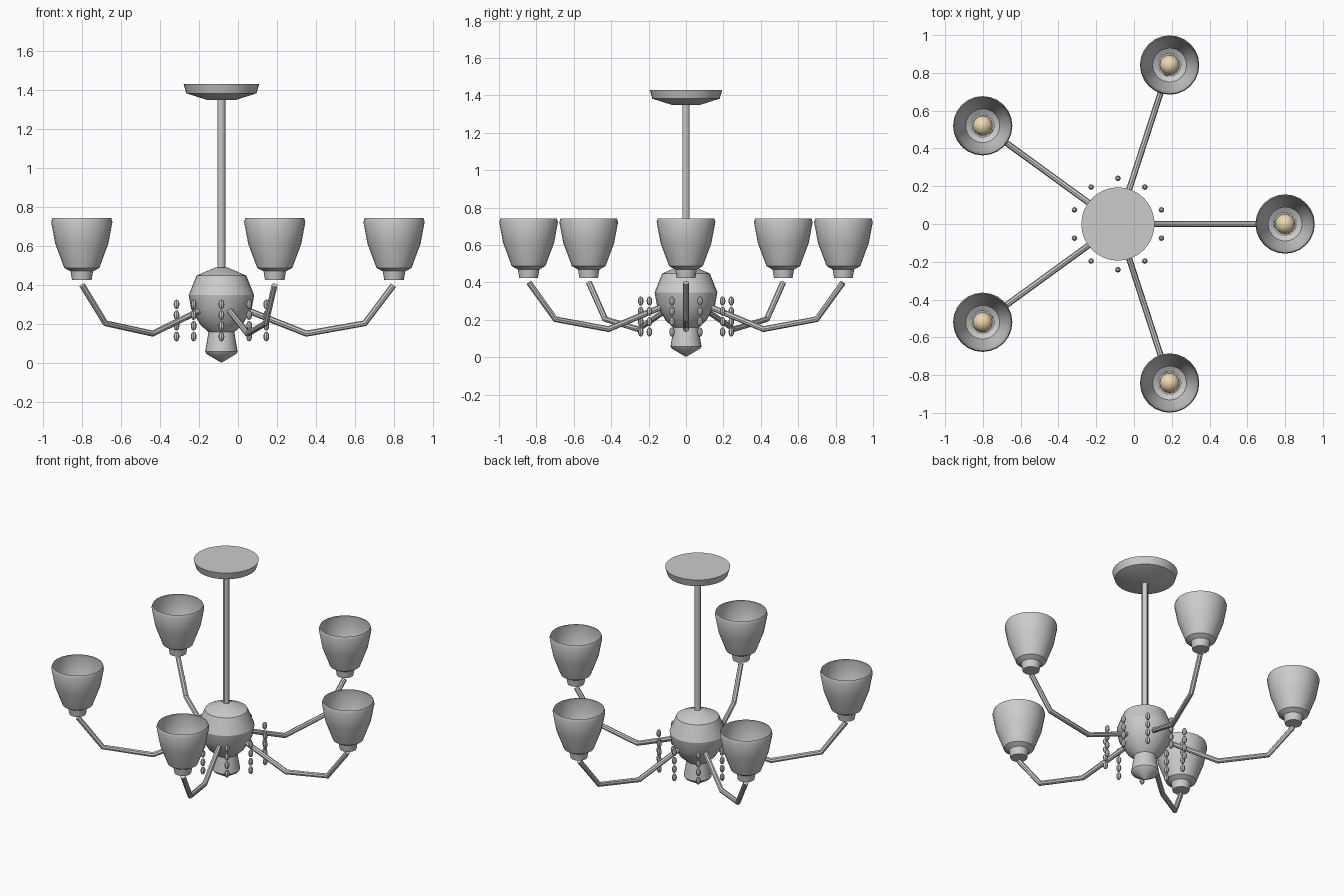
import bpy, bmesh
from math import sin, cos, pi, radians
from mathutils import Matrix, Vector

if "Cube" in bpy.data.objects:
    bpy.data.objects.remove(bpy.data.objects["Cube"])

CX = -0.085          # chandelier axis
ARM_R = 0.885        # distance from axis to lamp centre


def finish(ob, angle=30):
    bpy.ops.object.select_all(action='DESELECT')
    ob.select_set(True)
    bpy.context.view_layer.objects.active = ob
    bpy.ops.object.shade_smooth_by_angle(angle=radians(angle))
    return ob


def mesh_object(name, bm):
    bmesh.ops.recalc_face_normals(bm, faces=bm.faces)
    me = bpy.data.meshes.new(name)
    bm.to_mesh(me)
    bm.free()
    ob = bpy.data.objects.new(name, me)
    bpy.context.collection.objects.link(ob)
    return finish(ob)


def lathe(name, profile, x, y, segs=24, cap_start=True, cap_end=True):
    """Revolve (radius, z) points about a vertical axis at x, y."""
    bm = bmesh.new()
    rings = [[bm.verts.new((x + r * cos(2 * pi * i / segs), y + r * sin(2 * pi * i / segs), z))
              for i in range(segs)] for r, z in profile]
    for a, b in zip(rings, rings[1:]):
        for i in range(segs):
            j = (i + 1) % segs
            bm.faces.new((a[i], a[j], b[j], b[i]))
    if cap_start:
        bm.faces.new(rings[0][::-1])
    if cap_end:
        bm.faces.new(rings[-1])
    return mesh_object(name, bm)


def tube(name, points, radius):
    cu = bpy.data.curves.new(name, 'CURVE')
    cu.dimensions = '3D'
    cu.bevel_depth = radius
    cu.bevel_resolution = 2
    cu.use_fill_caps = True
    sp = cu.splines.new('POLY')
    sp.points.add(len(points) - 1)
    for p, co in zip(sp.points, points):
        p.co = (*co, 1)
    ob = bpy.data.objects.new(name, cu)
    bpy.context.collection.objects.link(ob)
    bpy.ops.object.select_all(action='DESELECT')
    ob.select_set(True)
    bpy.context.view_layer.objects.active = ob
    bpy.ops.object.convert(target='MESH')
    return finish(bpy.context.view_layer.objects.active)


bulb_mat = bpy.data.materials.new("warm_bulb")
bulb_mat.diffuse_color = (0.85, 0.68, 0.42, 1)
bulb_mat.use_nodes = True
bulb_mat.node_tree.nodes["Principled BSDF"].inputs["Base Color"].default_value = bulb_mat.diffuse_color

# Ceiling canopy, rod and central body
lathe("ceiling_canopy", [(0.07, 1.347), (0.18, 1.382), (0.194, 1.429)], CX, 0, 32)
lathe("rod", [(0.02, 0.46), (0.02, 1.36)], CX, 0, 12)
lathe("central_body", [(0.065, 0.157), (0.108, 0.195), (0.155, 0.275), (0.168, 0.347),
                       (0.128, 0.447), (0.03, 0.49)], CX, 0)
lathe("bottom_finial", [(0.004, 0.003), (0.076, 0.046), (0.083, 0.057), (0.066, 0.16)], CX, 0)

# Five arms, each with a socket cup, open shade and bulb
arm_path = [(0.12, 0.275), (0.436, 0.15), (0.735, 0.203), (0.882, 0.398)]
for k in range(5):
    a = 2 * pi * k / 5
    c, s = cos(a), sin(a)
    x, y = CX + ARM_R * c, ARM_R * s
    tube(f"arm_{k+1}", [(CX + r * c, r * s, z) for r, z in arm_path], 0.016)
    lathe(f"socket_cup_{k+1}", [(0.05, 0.424), (0.058, 0.472)], x, y)
    lathe(f"shade_{k+1}", [(0.06, 0.47), (0.09, 0.487), (0.136, 0.61), (0.157, 0.722),
                           (0.151, 0.742)], x, y, cap_start=False, cap_end=False)
    bm = bmesh.new()
    bmesh.ops.create_uvsphere(bm, u_segments=16, v_segments=12, radius=0.053,
                              matrix=Matrix.Translation((x, y, 0.55)))
    mesh_object(f"bulb_{k+1}", bm).data.materials.append(bulb_mat)

# Ten hanging strands of elongated beads around the body
for k in range(10):
    a = radians(18 + 36 * k)
    bm = bmesh.new()
    for n in range(4):
        loc = Vector((CX + 0.242 * cos(a), 0.242 * sin(a), 0.3 - 0.055 * n))
        bmesh.ops.create_uvsphere(bm, u_segments=8, v_segments=6, radius=1,
                                  matrix=Matrix.Translation(loc) @ Matrix.Diagonal((0.015, 0.015, 0.025, 1)))
    mesh_object(f"bead_strand_{k+1}", bm)
